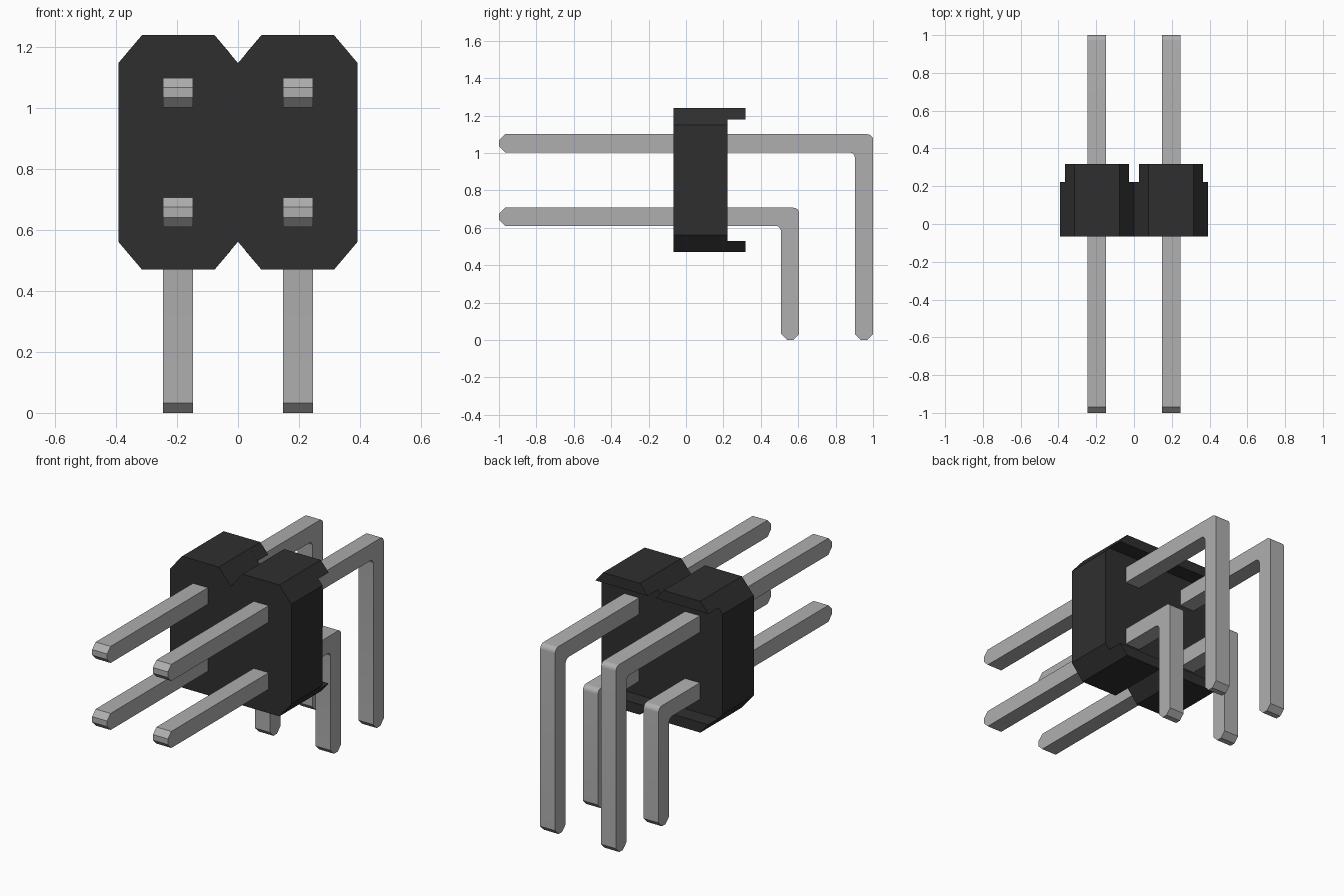
import bpy, bmesh, math

cube = bpy.data.objects.get("Cube")
if cube:
    bpy.data.objects.remove(cube, do_unlink=True)


def material(name, rgb):
    m = bpy.data.materials.new(name)
    m.use_nodes = True
    m.diffuse_color = (*rgb, 1)
    bsdf = m.node_tree.nodes["Principled BSDF"]
    bsdf.inputs["Base Color"].default_value = (*rgb, 1)
    bsdf.inputs["Roughness"].default_value = 0.6
    return m


BLACK = material("black plastic", (0.028, 0.028, 0.028))
GREY = material("grey metal", (0.43, 0.43, 0.43))


def prism(name, points, direction, mat):
    """Extrude a closed planar outline along a direction."""
    bm = bmesh.new()
    face = bm.faces.new([bm.verts.new(p) for p in points])
    new = bmesh.ops.extrude_face_region(bm, geom=[face])["geom"]
    bmesh.ops.translate(bm, vec=direction,
                        verts=[v for v in new if isinstance(v, bmesh.types.BMVert)])
    bmesh.ops.recalc_face_normals(bm, faces=bm.faces)
    mesh = bpy.data.meshes.new(name)
    bm.to_mesh(mesh)
    bm.free()
    mesh.materials.append(mat)
    obj = bpy.data.objects.new(name, mesh)
    bpy.context.collection.objects.link(obj)
    return obj


def arc(cy, cz, r, start, end, steps=6):
    """Points on an arc in the y-z plane, angles in degrees."""
    angles = [math.radians(start + (end - start) * i / steps) for i in range(steps + 1)]
    return [(cy + r * math.cos(a), cz + r * math.sin(a)) for a in angles]


# Housing: two chamfered cells joined into one block
FRONT, BACK, LIP_BACK = -0.067, 0.222, 0.317
Z0, Z1, CUT = 0.47, 1.24, 0.092
MID = (Z0 + Z1) / 2
half = [(0.0, Z1 - CUT), (0.077, Z1), (0.315, Z1), (0.393, Z1 - CUT),
        (0.393, Z0 + CUT), (0.315, Z0), (0.077, Z0), (0.0, Z0 + CUT)]
outline = half + [(-x, z) for x, z in reversed(half[1:-1])]
prism("housing", [(x, FRONT, z) for x, z in outline], (0, BACK - FRONT, 0), BLACK)

# Lips: top and bottom slices of each cell, continued backwards
lip = [(0.026, Z1 - 0.06), (0.077, Z1), (0.315, Z1), (0.366, Z1 - 0.06)]
for side, sx in (("left", 1), ("right", -1)):
    for level, flip in (("upper", False), ("lower", True)):
        pts = [(sx * x, BACK, 2 * MID - z if flip else z) for x, z in lip]
        prism(f"{level}_{side}_lip", pts, (0, LIP_BACK - BACK, 0), BLACK)

# Pins: bent square bars with chamfered tips
W, C, R = 0.097, 0.032, 0.03
for level, top, back in (("upper", 1.1, 1.0), ("lower", 0.707, 0.605)):
    low, near = top - W, back - W
    profile = [(-1 + C, low), (-1, low + C), (-1, top - C), (-1 + C, top)]
    profile += arc(back - R, top - R, R, 90, 0)
    profile += [(back, C), (back - C, 0), (near + C, 0), (near, C)]
    profile += arc(near - R, low - R, R, 0, 90)
    for side, cx in (("left", 0.197), ("right", -0.197)):
        pin = prism(f"{level}_{side}_pin", [(cx - W / 2, y, z) for y, z in profile],
                    (W, 0, 0), GREY)
        # Smooth the bends while the bar edges and tips stay sharp
        bpy.ops.object.select_all(action="DESELECT")
        pin.select_set(True)
        bpy.context.view_layer.objects.active = pin
        bpy.ops.object.shade_smooth_by_angle(angle=math.radians(30))
